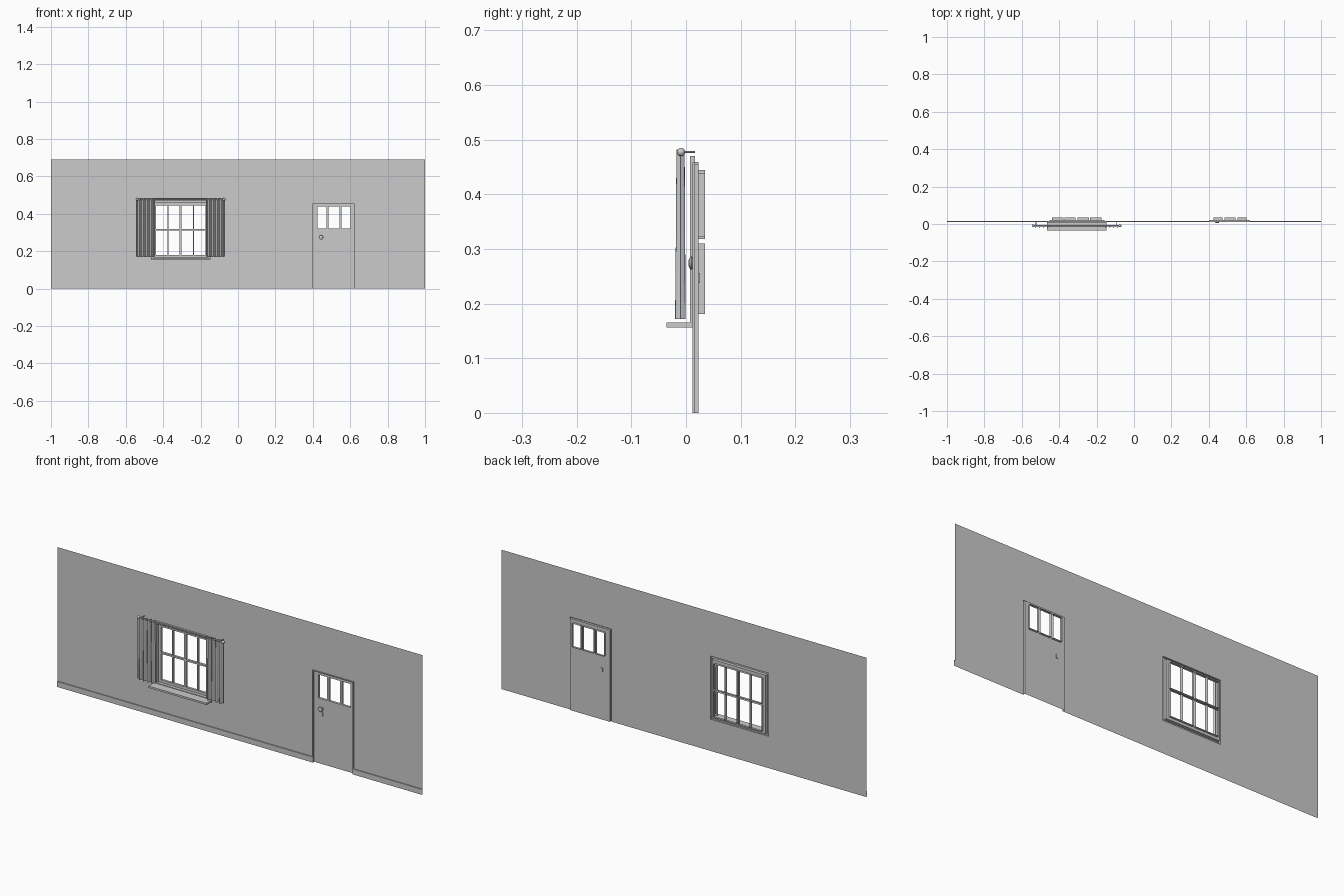
import bpy, bmesh, math
from mathutils import Vector

if "Cube" in bpy.data.objects:
    bpy.data.objects.remove(bpy.data.objects["Cube"])

WALL, BOARD, DOOR, BACK = 0.0165, 0.0115, 0.0225, 0.0345   # depth layers (y)


def finish(name, bm, smooth=False):
    bmesh.ops.remove_doubles(bm, verts=bm.verts, dist=1e-5)
    bmesh.ops.recalc_face_normals(bm, faces=bm.faces)
    me = bpy.data.meshes.new(name)
    bm.to_mesh(me)
    bm.free()
    ob = bpy.data.objects.new(name, me)
    bpy.context.collection.objects.link(ob)
    if smooth:
        for p in me.polygons:
            p.use_smooth = True
        bpy.ops.object.select_all(action='DESELECT')
        ob.select_set(True)
        bpy.context.view_layer.objects.active = ob
        bpy.ops.object.shade_smooth_by_angle(angle=math.radians(40))
    return ob


def quad(bm, pts):
    bm.faces.new([bm.verts.new(p) for p in pts])


def sheet(bm, rect, y, holes=()):
    """Flat panel (x0, z0, x1, z1) facing -y with rectangular holes."""
    rects = [rect, *holes]
    xs = sorted({r[i] for r in rects for i in (0, 2)})
    zs = sorted({r[i] for r in rects for i in (1, 3)})
    for a, b in zip(xs, xs[1:]):
        for c, d in zip(zs, zs[1:]):
            mx, mz = (a + b) / 2, (c + d) / 2
            if any(h[0] < mx < h[2] and h[1] < mz < h[3] for h in holes):
                continue
            quad(bm, [(a, y, c), (b, y, c), (b, y, d), (a, y, d)])


def loft(bm, steps, open_bottom=False):
    """Join successive (rect, y) outlines into a stepped frame."""
    def corners(r, y):
        return [(r[0], y, r[1]), (r[0], y, r[3]), (r[2], y, r[3]), (r[2], y, r[1])]
    for s, t in zip(steps, steps[1:]):
        p, q = corners(*s), corners(*t)
        for i in range(3 if open_bottom else 4):
            j = (i + 1) % 4
            quad(bm, [p[i], p[j], q[j], q[i]])


def inset(r, d, bottom=True):
    return (r[0] + d, r[1] + (d if bottom else 0), r[2] - d, r[3] - d)


def box(name, lo, hi):
    bm = bmesh.new()
    loft(bm, [((lo[0], lo[2], hi[0], hi[2]), y) for y in (lo[1], hi[1])])
    for y in (lo[1], hi[1]):
        sheet(bm, (lo[0], lo[2], hi[0], hi[2]), y)
    return finish(name, bm)


def lathe(name, profile, origin, axis, n=16):
    """Revolve (radius, distance) points about an axis."""
    bm = bmesh.new()
    rot = Vector((0, 0, 1)).rotation_difference(Vector(axis)).to_matrix()
    rings = []
    for r, h in profile:
        rings.append([bm.verts.new(Vector(origin) + rot @ Vector(
            (r * math.cos(2 * math.pi * i / n), r * math.sin(2 * math.pi * i / n), h)))
            for i in range(n)])
    for a, b in zip(rings, rings[1:]):
        for i in range(n):
            bm.faces.new([a[i], a[(i + 1) % n], b[(i + 1) % n], b[i]])
    bm.faces.new(rings[0])
    bm.faces.new(rings[-1])
    return finish(name, bm, True)


door = (0.398, 0.0, 0.623, 0.458)
win = (-0.463, 0.157, -0.147, 0.470)
WX = -0.305

# wall with door and window openings
bm = bmesh.new()
sheet(bm, (-1, 0.027, 1, 0.69), WALL, [door, win])
finish("wall", bm)

# baseboards either side of the door
for name, a, b in (("baseboard_left", -1, door[0]), ("baseboard_right", door[2], 1)):
    bm = bmesh.new()
    sheet(bm, (a, 0, b, 0.027), BOARD)
    quad(bm, [(a, BOARD, 0.027), (b, BOARD, 0.027), (b, WALL, 0.027), (a, WALL, 0.027)])
    finish(name, bm)

# door frame
leaf = inset(door, 0.004, False)
bm = bmesh.new()
loft(bm, [(door, WALL), (door, BOARD), (leaf, BOARD), (leaf, DOOR)], True)
finish("door_frame", bm)

# door leaf with three light openings and deep reveals
lights = [(a, 0.322, b, 0.438) for a, b in ((0.425, 0.473), (0.484, 0.543), (0.553, 0.601))]
bm = bmesh.new()
sheet(bm, leaf, DOOR, lights)
for r in lights:
    loft(bm, [(r, DOOR), (r, BACK)])
finish("door_leaf", bm)

# door knob and lock
lathe("door_knob", [(0.009, 0), (0.009, 0.002), (0.004, 0.003), (0.004, 0.007),
                    (0.009, 0.009), (0.012, 0.012), (0.011, 0.015), (0.006, 0.0175)],
      (0.444, DOOR, 0.274), (0, -1, 0))
box("lock_plate", (0.439, DOOR - 0.002, 0.238), (0.449, DOOR + 0.003, 0.256))

# window trim stepping back to the sash
sash = inset(win, 0.011)
bm = bmesh.new()
loft(bm, [(win, WALL), (win, 0.007), (sash, 0.007), (sash, DOOR)])
finish("window_frame", bm)

# window sash with eight panes
panes = [(WX + o - 0.0305, a, WX + o + 0.0305, b)
         for o in (-0.103, -0.037, 0.034, 0.100)
         for a, b in ((0.181, 0.310), (0.318, 0.444))]
bm = bmesh.new()
sheet(bm, sash, DOOR, panes)
for r in panes:
    loft(bm, [(r, DOOR), (r, BACK)])
finish("window_sash", bm)

# window sill
box("window_sill", (-0.466, -0.0355, 0.156), (-0.147, 0.0115, 0.165))

# curtain rod, finials and wall brackets
RY, RZ = -0.009, 0.477
lathe("curtain_rod", [(0.0035, 0), (0.0035, 0.464)], (WX - 0.232 - 0.003, RY, RZ), (1, 0, 0), 12)
for side, s in (("left", -1), ("right", 1)):
    ball = [(0.0075 * math.sin(math.pi * k / 8) + 1e-4, -0.0075 * math.cos(math.pi * k / 8))
            for k in range(9)]
    lathe("rod_finial_" + side, ball, (WX - 0.002 + s * 0.232, RY, RZ), (1, 0, 0))
    lathe("rod_bracket_" + side, [(0.002, 0), (0.002, WALL - RY)],
          (WX - 0.003 + s * 0.216, RY, RZ), (0, 1, 0), 8)

# pleated curtains
for name, a, b in (("curtain_left", -0.543, -0.446), ("curtain_right", -0.168, -0.072)):
    bm = bmesh.new()
    n = 64
    rows = []
    for z, amp, yc in ((0.172, 0.0095, -0.0105), (0.33, 0.0085, -0.010), (0.482, 0.0075, -0.010)):
        rows.append([bm.verts.new((a + (b - a) * i / n,
                                   yc + amp * math.sin(2 * math.pi * 4.5 * i / n), z))
                     for i in range(n + 1)])
    for p, q in zip(rows, rows[1:]):
        for i in range(n):
            bm.faces.new([p[i], p[i + 1], q[i + 1], q[i]])
    finish(name, bm, True)
